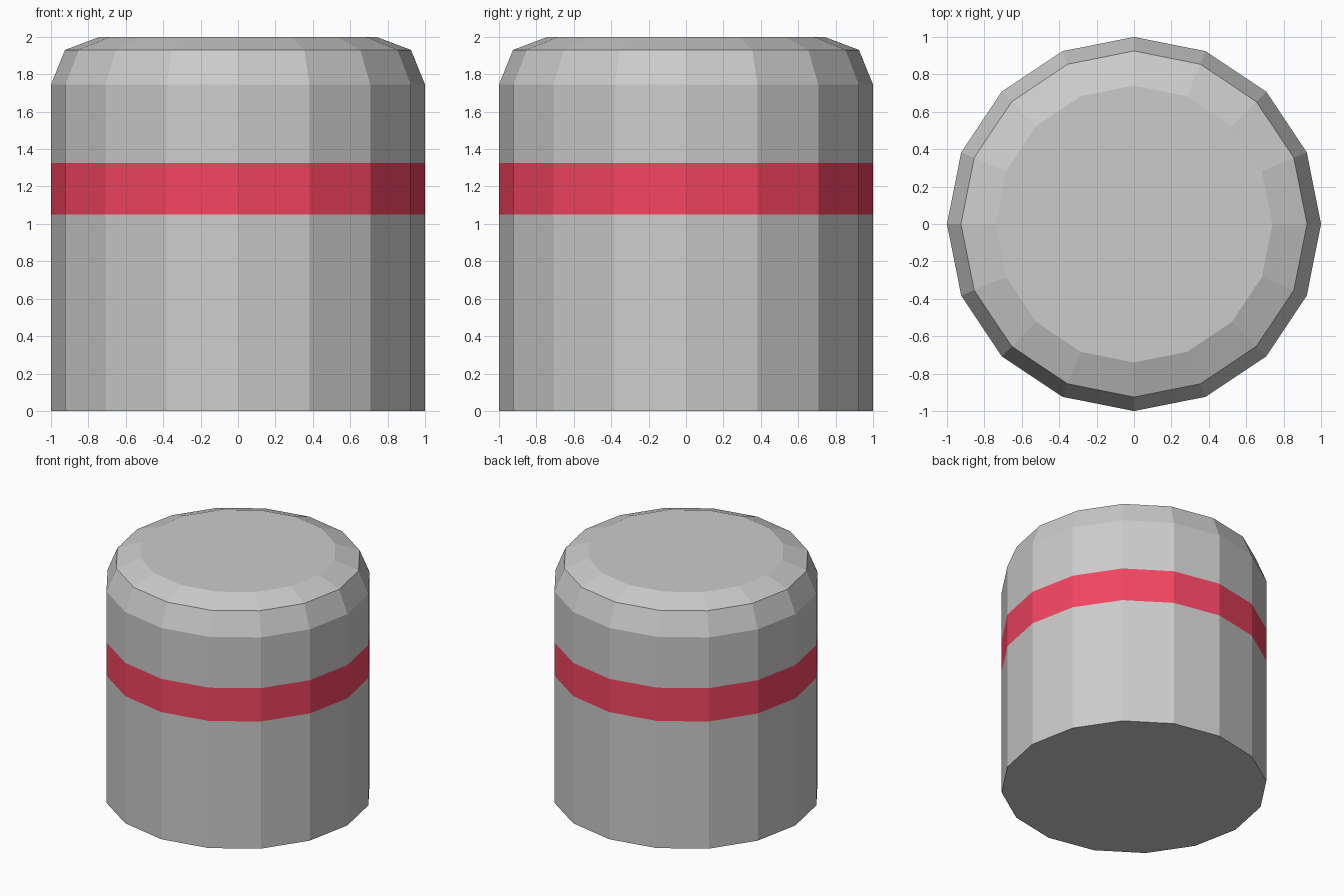
import bpy, bmesh
from math import cos, sin, tau

if "Cube" in bpy.data.objects:
    bpy.data.objects.remove(bpy.data.objects["Cube"])

SIDES = 16


def lathe(name, profile, bottom=False, top=False, color=None):
    """Revolve (radius, z) points into flat-faced rings, with optional end caps."""
    bm = bmesh.new()
    rings = [[bm.verts.new((r * cos(tau * i / SIDES), r * sin(tau * i / SIDES), z))
              for i in range(SIDES)] for r, z in profile]
    for lower, upper in zip(rings, rings[1:]):
        for i in range(SIDES):
            j = (i + 1) % SIDES
            bm.faces.new((lower[i], lower[j], upper[j], upper[i]))
    if bottom:
        bm.faces.new(rings[0][::-1])
    if top:
        bm.faces.new(rings[-1])
    mesh = bpy.data.meshes.new(name)
    bm.to_mesh(mesh)
    bm.free()
    if color:
        mat = bpy.data.materials.new(name + "_paint")
        mat.diffuse_color = color
        mat.use_nodes = True
        mat.node_tree.nodes["Principled BSDF"].inputs["Base Color"].default_value = mat.diffuse_color
        mesh.materials.append(mat)
    obj = bpy.data.objects.new(name, mesh)
    bpy.context.collection.objects.link(obj)
    return obj


# Lower body, closed underneath
lathe("lower_body", [(1, 0), (1, 1.05)], bottom=True)

# Red stripe flush with the wall
lathe("red_band", [(1, 1.05), (1, 1.325)], color=(0.9, 0.06, 0.12, 1))

# Upper body with two-step bevelled shoulder and flat top
lathe("upper_body", [(1, 1.325), (1, 1.745), (0.925, 1.93), (0.74, 2)], top=True)
